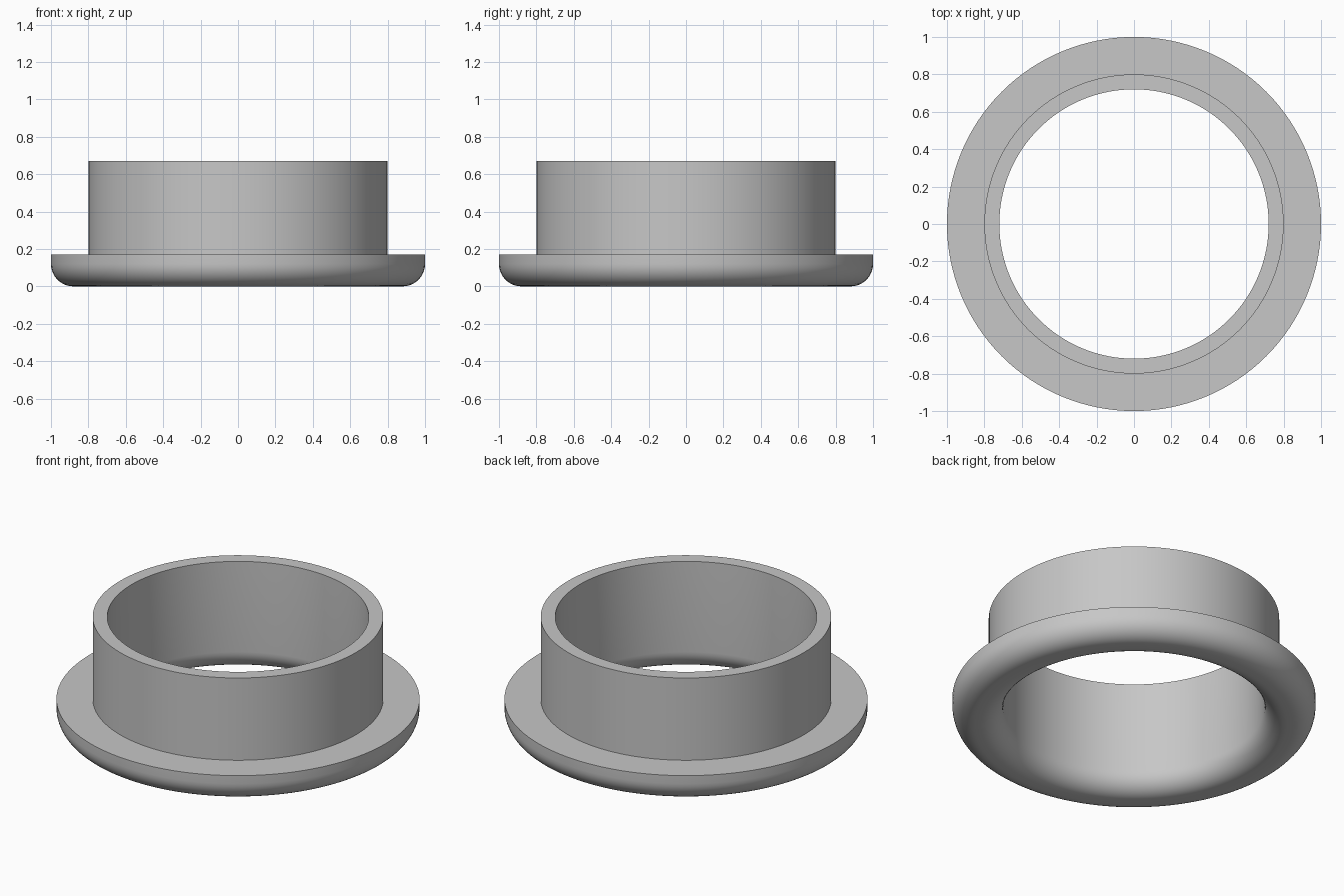
import bpy, bmesh
from math import sin, cos, pi, radians
from mathutils import Vector

cube = bpy.data.objects.get("Cube")
if cube:
    bpy.data.objects.remove(cube, do_unlink=True)

BORE, COLLAR, FLANGE = 0.72, 0.80, 1.0      # radii
FLANGE_TOP, HEIGHT, FILLET = 0.17, 0.67, 0.12
SEGMENTS, STEPS = 128, 10


def arc(cx, cz, r, start, end):
    """Points of a fillet in the radius/height plane."""
    angles = [start + (end - start) * i / STEPS for i in range(STEPS + 1)]
    return [(cx + r * cos(a), cz + r * sin(a)) for a in angles]


# Material
grey = bpy.data.materials.new("plain_grey")
grey.use_nodes = True
colour = (0.57, 0.57, 0.57, 1)
grey.diffuse_color = colour
grey.node_tree.nodes["Principled BSDF"].inputs["Base Color"].default_value = colour

# Closed cross-section: rounded bore mouth, rounded flange rim, collar
profile = arc(BORE + FILLET, FILLET, FILLET, pi, 1.5 * pi)
profile += arc(FLANGE - FILLET, FILLET, FILLET, 1.5 * pi, 2 * pi)
profile += [(FLANGE, FLANGE_TOP), (COLLAR, FLANGE_TOP), (COLLAR, HEIGHT), (BORE, HEIGHT)]

# Revolve the section into the ring
bm = bmesh.new()
verts = [bm.verts.new((r, 0, z)) for r, z in profile]
edges = [bm.edges.new((a, b)) for a, b in zip(verts, verts[1:] + verts[:1])]
bmesh.ops.spin(bm, geom=verts + edges, cent=Vector(), axis=Vector((0, 0, 1)),
               angle=2 * pi, steps=SEGMENTS, use_merge=False)
bmesh.ops.remove_doubles(bm, verts=bm.verts, dist=0.0001)
bmesh.ops.recalc_face_normals(bm, faces=bm.faces)

mesh = bpy.data.meshes.new("flanged_ring")
bm.to_mesh(mesh)
bm.free()
mesh.materials.append(grey)
ring = bpy.data.objects.new("flanged_ring", mesh)
bpy.context.collection.objects.link(ring)

# Smooth round surfaces, crisp flange and collar edges
for obj in bpy.context.selected_objects:
    obj.select_set(False)
ring.select_set(True)
bpy.context.view_layer.objects.active = ring
bpy.ops.object.shade_smooth_by_angle(angle=radians(30))
